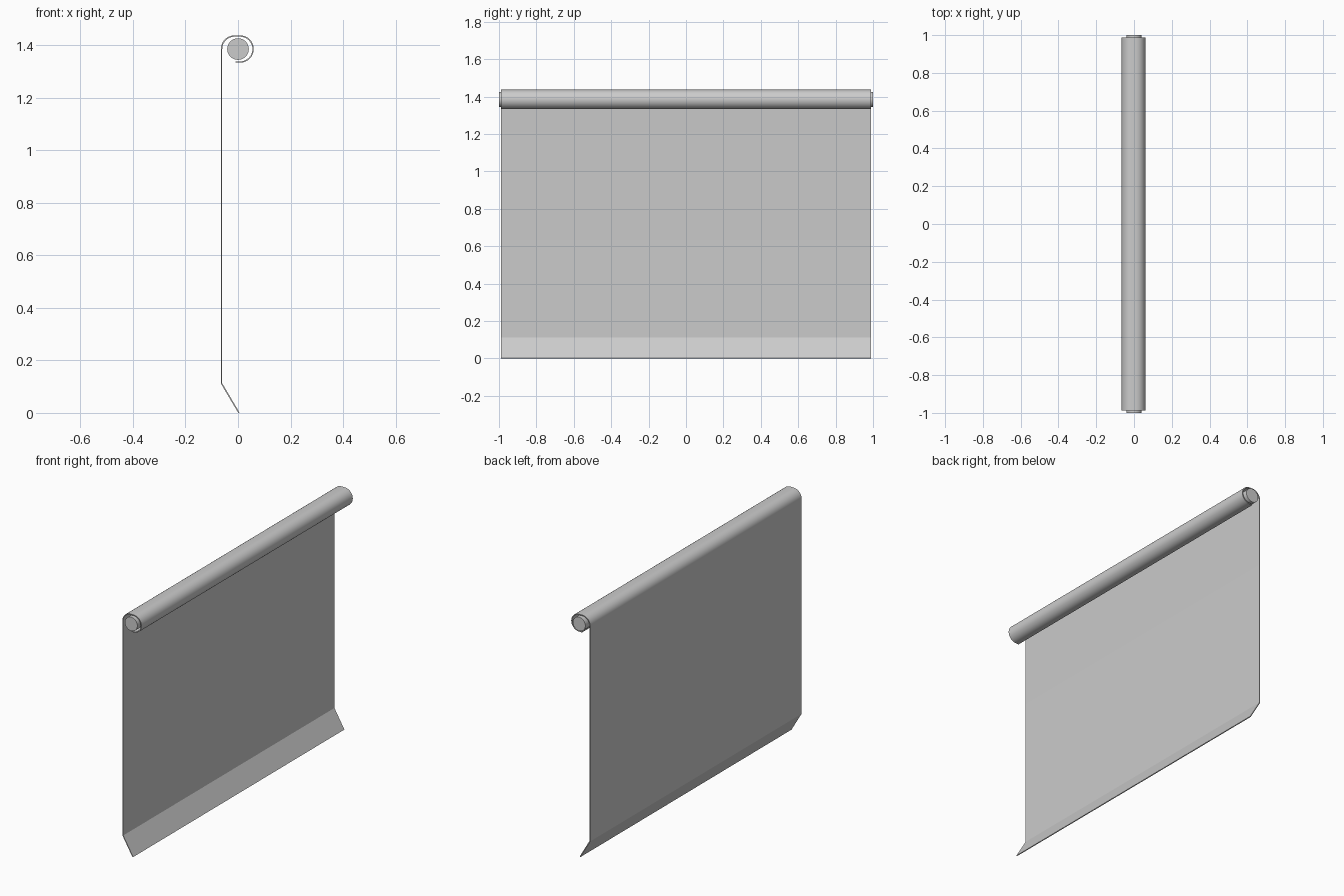
import bpy, bmesh, math
from mathutils import Vector

if "Cube" in bpy.data.objects:
    bpy.data.objects.remove(bpy.data.objects["Cube"])

ZC, R, T = 1.385, 0.0495, 0.005   # roll centre height, curl radius, sheet thickness


def arc(cx, a0, a1, n=12):
    return [Vector((cx + R * math.cos(math.radians(a0 + (a1 - a0) * i / n)),
                    ZC + R * math.sin(math.radians(a0 + (a1 - a0) * i / n)))) for i in range(n + 1)]


def offset(path, d):
    # Mitred parallel copy of a path
    out = []
    for i, p in enumerate(path):
        a = (p - path[i - 1]).normalized() if i else (path[1] - p).normalized()
        b = (path[i + 1] - p).normalized() if i < len(path) - 1 else a
        n = Vector((-a.y - b.y, a.x + b.x)).normalized()
        out.append(p + n * d / n.dot(Vector((-a.y, a.x))))
    return out


# Hanging sheet: kicked-out bottom flap, flat drop, curl around the roller
path = [Vector((0.003, 0.001)), Vector((-0.0625, 0.112))]
path += arc(-0.013, 180, 90) + arc(0.008, 90, -90, 24) + [Vector((-0.01, ZC - R))]
outline = offset(path, T / 2) + offset(path, -T / 2)[::-1]
bm = bmesh.new()
face = bm.faces.new([bm.verts.new((p.x, -0.988, max(p.y, 0))) for p in outline])
ext = bmesh.ops.extrude_face_region(bm, geom=[face])
bmesh.ops.translate(bm, vec=(0, 1.976, 0), verts=[g for g in ext["geom"] if isinstance(g, bmesh.types.BMVert)])
bmesh.ops.triangulate(bm, faces=[f for f in bm.faces if len(f.verts) > 4])
bmesh.ops.recalc_face_normals(bm, faces=bm.faces)
mesh = bpy.data.meshes.new("sheet")
bm.to_mesh(mesh)
bm.free()
sheet = bpy.data.objects.new("sheet", mesh)
bpy.context.collection.objects.link(sheet)

# Roller bar
bpy.ops.mesh.primitive_cylinder_add(vertices=48, radius=0.041, depth=2, location=(0, 0, ZC),
                                    rotation=(math.pi / 2, 0, 0))
roller = bpy.context.object
roller.name = "roller"

# Smooth the curves, keep the folds and rims sharp
sheet.select_set(True)
bpy.ops.object.shade_smooth_by_angle(angle=math.radians(25))
